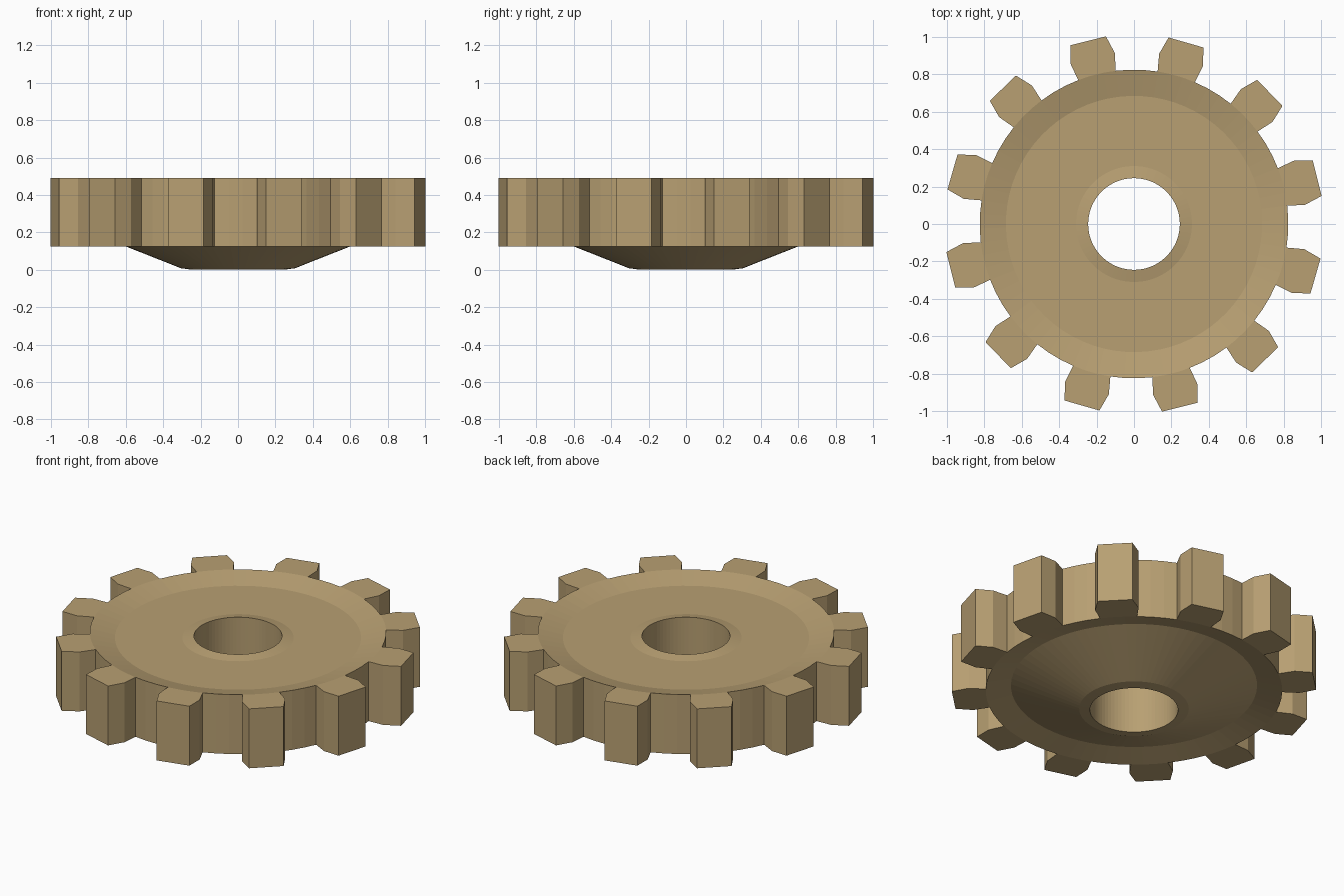
import bpy, bmesh
from math import sin, cos, radians

if "Cube" in bpy.data.objects:
    bpy.data.objects.remove(bpy.data.objects["Cube"])

TEETH = 12
STEP = 360 / TEETH
START = 14.0                     # angle of the first tooth centre
TOP, BOTTOM = 0.49, 0.125        # tooth faces
BASE = 7.2                       # half angle of tooth root
ROOT_R = 0.825

# Closed cross-section of the wheel (radius, z): rim, dished top, bore, conical hub
profile = [(ROOT_R, BOTTOM), (ROOT_R, TOP), (0.685, 0.455), (0.31, 0.455),
           (0.245, 0.467), (0.245, 0.0), (0.305, 0.008), (0.685, 0.158)]

# Divisions per tooth pitch: three across the root, three across the gap
offsets = [-BASE, -BASE / 3, BASE / 3, BASE, 12.4, 17.6]
angles = [START + t * STEP + o for t in range(TEETH) for o in offsets]


def polar(bm, r, deg, z):
    a = radians(deg)
    return bm.verts.new((r * cos(a), r * sin(a), z))


bm = bmesh.new()

# Wheel body: revolve the section, leaving the rim open where teeth attach
rings = [[polar(bm, r, a, z) for r, z in profile] for a in angles]
n, m, k = len(rings), len(profile), len(offsets)
for i in range(n):
    a, b = rings[i], rings[(i + 1) % n]
    for j in range(m):
        if j == 0 and i % k < 3:
            continue
        q = (j + 1) % m
        bm.faces.new((a[j], b[j], b[q], a[q]))

# Teeth: six-sided outline flaring at mid height, narrower at the tip
outer = [(0.92, -7.6), (1.014, -5.5), (1.014, 5.5), (0.92, 7.6)]
for t in range(TEETH):
    c = START + t * STEP
    root = rings[t * k:t * k + 4]
    low = [root[0][0]] + [polar(bm, r, c + o, BOTTOM) for r, o in outer] + [root[3][0]]
    high = [root[0][1]] + [polar(bm, r, c + o, TOP) for r, o in outer] + [root[3][1]]
    for i in range(5):
        bm.faces.new((low[i], low[i + 1], high[i + 1], high[i]))
    bm.faces.new(high + [root[2][1], root[1][1]])
    bm.faces.new((low + [root[2][0], root[1][0]])[::-1])

bmesh.ops.recalc_face_normals(bm, faces=bm.faces[:])
mesh = bpy.data.meshes.new("gear_wheel")
bm.to_mesh(mesh)
bm.free()
gear = bpy.data.objects.new("gear_wheel", mesh)
bpy.context.collection.objects.link(gear)

# Tan colour
tan = bpy.data.materials.new("tan")
tan.diffuse_color = (0.48, 0.35, 0.17, 1)
tan.use_nodes = True
tan.node_tree.nodes["Principled BSDF"].inputs["Base Color"].default_value = tan.diffuse_color
mesh.materials.append(tan)
